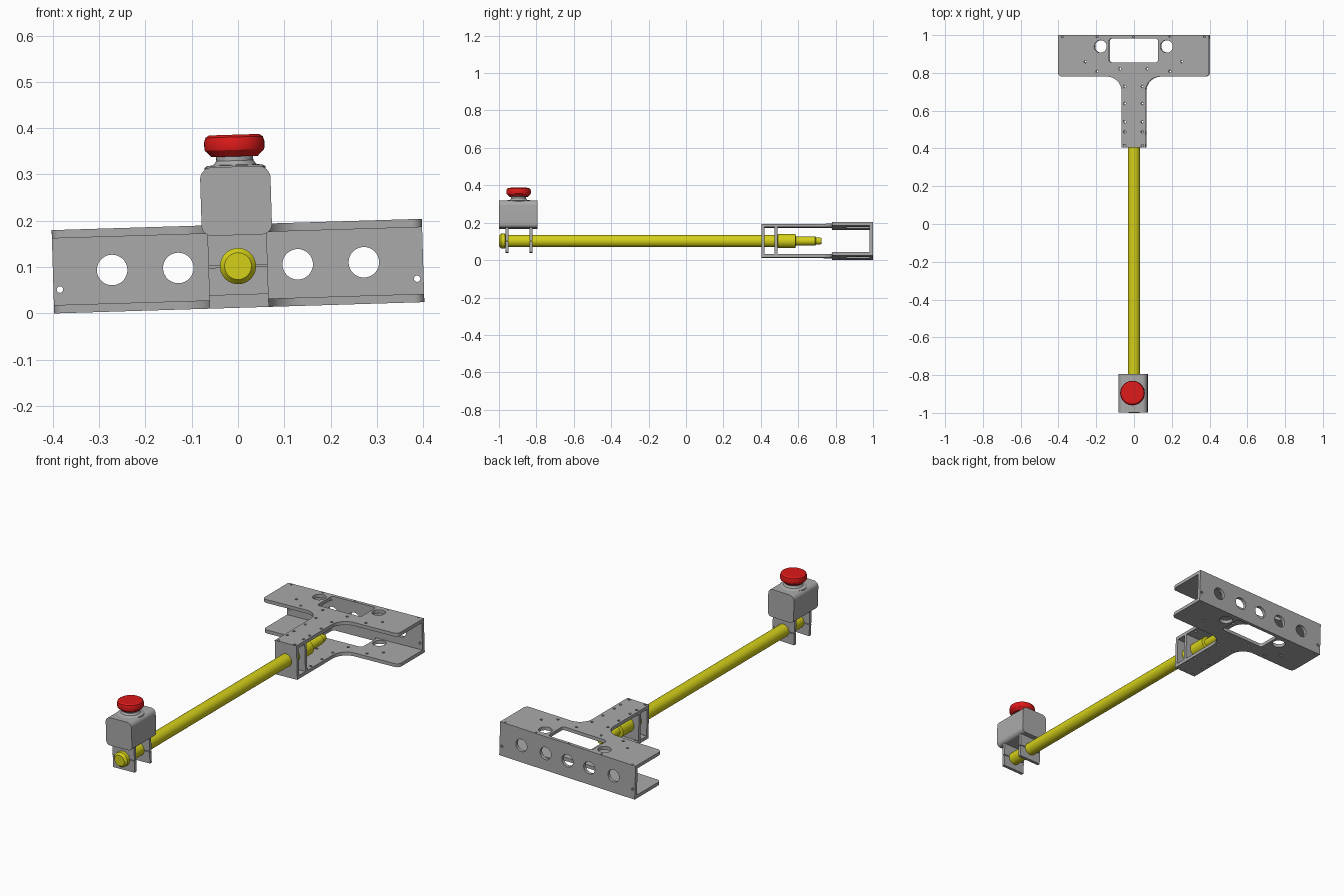
import bpy, math
from mathutils import Matrix, Vector

if "Cube" in bpy.data.objects:
    bpy.data.objects.remove(bpy.data.objects["Cube"])

# Whole assembly leans slightly about the pole axis
TILT = Matrix.Translation((0, 0, 0.102)) @ Matrix.Rotation(math.radians(-1.75), 4, 'Y')
UPRIGHT = Matrix.Rotation(math.pi / 2, 4, 'X')      # sketch plane XY -> XZ
ALONG_Y = Matrix.Rotation(-math.pi / 2, 4, 'X')     # lathe axis Z -> Y


def material(name, rgb):
    m = bpy.data.materials.new(name)
    m.diffuse_color = (*rgb, 1)
    m.use_nodes = True
    m.node_tree.nodes["Principled BSDF"].inputs["Base Color"].default_value = m.diffuse_color
    return m


GREY = material("metal grey", (0.40, 0.40, 0.40))
YELLOW = material("pole yellow", (0.66, 0.63, 0.01))
RED = material("button red", (0.72, 0.01, 0.01))


def finish(name, mesh, mat, local):
    mesh.transform(TILT @ local)
    mesh.materials.clear()
    mesh.materials.append(mat)
    mesh.shade_smooth()
    mesh.set_sharp_from_angle(angle=math.radians(30))
    ob = bpy.data.objects.new(name, mesh)
    bpy.context.collection.objects.link(ob)
    return ob


def rounded(corners, n=8):
    """Outline from (x, y, radius) corners with every corner filleted."""
    out = []
    for i, (x, y, r) in enumerate(corners):
        p = Vector((x, y))
        if r == 0:
            out.append(p)
            continue
        a = (Vector(corners[i - 1][:2]) - p).normalized()
        b = (Vector(corners[(i + 1) % len(corners)][:2]) - p).normalized()
        half = a.angle(b) / 2
        c = p + (a + b).normalized() * (r / math.sin(half))
        t = r / math.tan(half)
        u, v = p + a * t - c, p + b * t - c
        for k in range(n + 1):
            f = k / n
            out.append(c + (u * (1 - f) + v * f).normalized() * r)
    return out


def rect(x0, x1, y0, y1, r=0.0):
    return rounded([(x0, y0, r), (x1, y0, r), (x1, y1, r), (x0, y1, r)])


def circle(x, y, r, n=32):
    return [Vector((x + r * math.cos(2 * math.pi * i / n),
                    y + r * math.sin(2 * math.pi * i / n))) for i in range(n)]


def plate(name, loops, thick, mat, local):
    """Flat plate: first loop is the outline, the rest are holes."""
    cu = bpy.data.curves.new(name, 'CURVE')
    cu.dimensions, cu.fill_mode, cu.extrude = '2D', 'BOTH', thick / 2
    for loop in loops:
        s = cu.splines.new('POLY')
        s.points.add(len(loop) - 1)
        for pt, p in zip(s.points, loop):
            pt.co = (p.x, p.y, 0, 1)
        s.use_cyclic_u = True
    tmp = bpy.data.objects.new(name + "_tmp", cu)
    mesh = bpy.data.meshes.new_from_object(tmp)
    bpy.data.objects.remove(tmp)
    return finish(name, mesh, mat, local)


def lathe(name, profile, mat, local, n=40):
    """Solid of revolution about Z from (radius, height) points."""
    verts = [(r * math.cos(2 * math.pi * i / n), r * math.sin(2 * math.pi * i / n), z)
             for r, z in profile for i in range(n)]
    faces = [(k * n + i, k * n + (i + 1) % n, (k + 1) * n + (i + 1) % n, (k + 1) * n + i)
             for k in range(len(profile) - 1) for i in range(n)]
    faces.append(tuple(reversed(range(n))))
    faces.append(tuple(range((len(profile) - 1) * n, len(profile) * n)))
    mesh = bpy.data.meshes.new(name)
    mesh.from_pydata(verts, [], faces)
    return finish(name, mesh, mat, local)


def at(x, y, z):
    return Matrix.Translation((x, y, z))


# T-shaped flanges, top and bottom, with window, round holes and bolt holes
half = [(0.064, 0.405, 0), (0.064, 0.78, 0.075), (0.4, 0.78, 0.022), (0.4, 1.0, 0)]
outline = rounded(half + [(-x, y, r) for x, y, r in reversed(half)])
holes = [rect(-0.13, 0.13, 0.855, 0.982, 0.015), circle(0, 0.991, 0.005, 12)]
for s in (-1, 1):
    holes.append(circle(s * 0.175, 0.94, 0.033))
    bolts = [(0.255, 0.86), (0.193, 0.808), (0.073, 0.822), (0.193, 0.991), (0.376, 0.991)]
    bolts += [(0.047, y) for y in (0.728, 0.638, 0.542, 0.488, 0.415)]
    holes += [circle(s * x, y, 0.005 if y > 0.98 else 0.007, 12) for x, y in bolts]
for name, z in (("bottom_flange", -0.081), ("top_flange", 0.081)):
    plate(name, [outline] + holes, 0.018, GREY, at(0, 0, z))

# Back web with five lightening holes
web = [rect(-0.4, 0.4, -0.072, 0.072)]
web += [circle(x, 0, 0.033) for x in (-0.272, -0.129, 0, 0.129, 0.272)]
web += [circle(s * 0.386, -0.039, 0.007, 12) for s in (-1, 1)]
plate("back_web", web, 0.018, GREY, at(0, 0.991, 0) @ UPRIGHT)

# Two cross plates that hold the pole inside the stem
for name, y in (("front_pole_plate", 0.413), ("rear_pole_plate", 0.482)):
    plate(name, [rect(-0.064, 0.064, -0.072, 0.072), circle(0, 0, 0.033)],
          0.016, GREY, at(0, y, 0) @ UPRIGHT)

# Pole with chamfered end cap, coupler and stepped tip
lathe("pole", [(0.029, -1.0), (0.039, -0.988), (0.039, -0.968), (0.033, -0.966),
               (0.033, 0.49), (0.038, 0.492), (0.038, 0.585), (0.024, 0.588),
               (0.024, 0.69), (0.019, 0.695), (0.019, 0.715), (0.015, 0.725)],
      YELLOW, ALONG_Y)

# Split clamp plates carrying the button box
for name, y in (("front_clamp", -0.957), ("rear_clamp", -0.829)):
    for part, z0, z1 in (("_lower", -0.062, -0.002), ("_upper", 0.002, 0.07)):
        plate(name + part, [rect(-0.064, 0.064, z0, z1)], 0.016, GREY, at(0, y, 0) @ UPRIGHT)

# Button box, rounded along its length
box = rounded([(-0.076, 0.067, 0.022), (0.076, 0.067, 0.022),
               (0.076, 0.215, 0.026), (-0.076, 0.215, 0.026)])
plate("button_box", [box], 0.205, GREY, at(0, -0.8965, 0) @ UPRIGHT)

# Button collar and mushroom head
lathe("button_collar", [(0.066, 0.208), (0.066, 0.214), (0.060, 0.218), (0.047, 0.219),
                        (0.040, 0.228), (0.040, 0.245)], GREY, at(0, -0.895, 0))
lathe("button_head", [(0.050, 0.237), (0.064, 0.251), (0.065, 0.255), (0.065, 0.269),
                      (0.062, 0.279), (0.054, 0.284)], RED, at(0, -0.895, 0))
